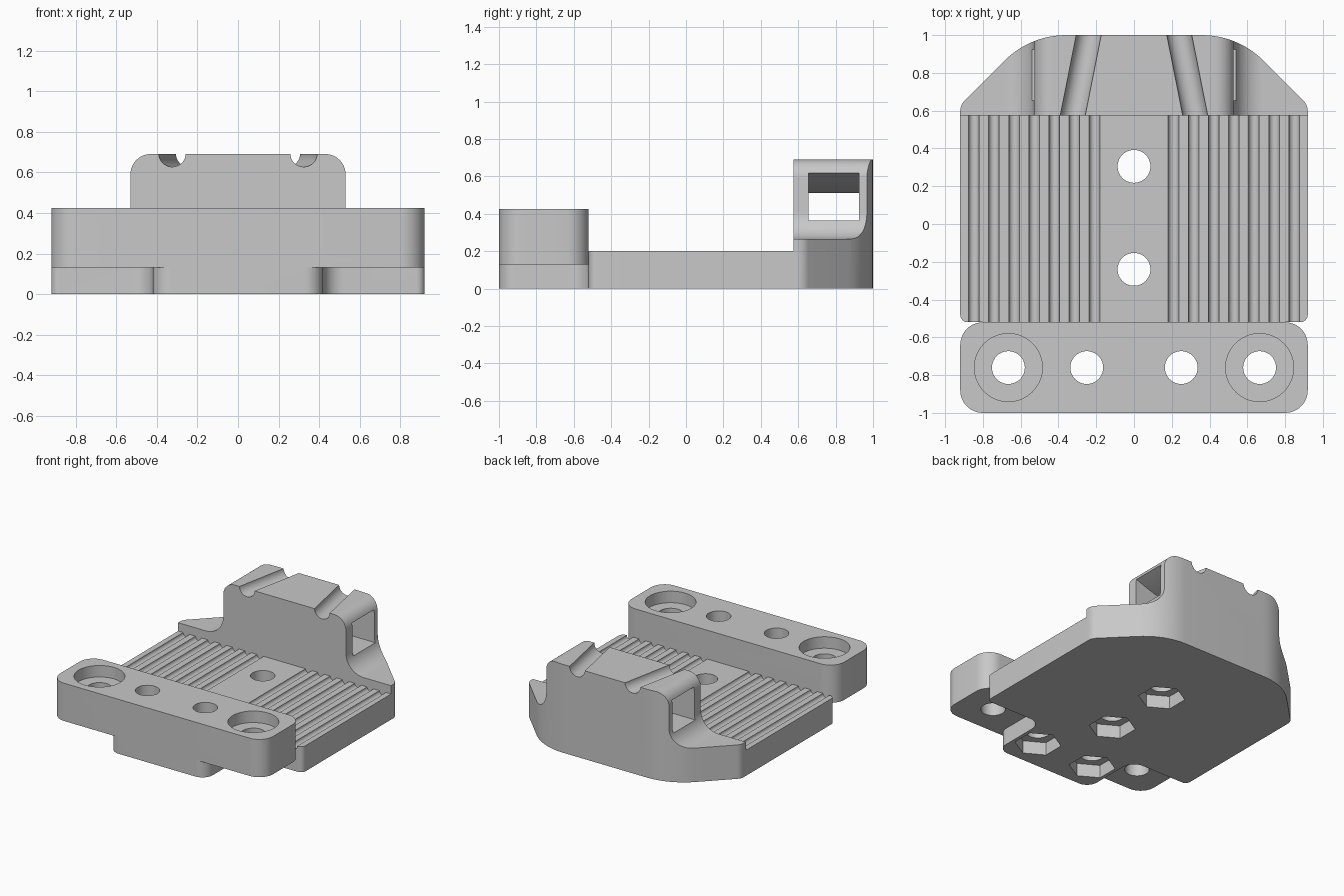
import bpy, bmesh, math
from mathutils import Vector, Matrix

cube = bpy.data.objects.get("Cube")
if cube:
    bpy.data.objects.remove(cube, do_unlink=True)


def outline(corners, steps=12):
    """Closed 2D outline from (u, v, radius) corners, rounded inward or outward."""
    pts = []
    for i, (u, v, r) in enumerate(corners):
        p = Vector((u, v))
        if not r:
            pts.append(p)
            continue
        a = (Vector(corners[i - 1][:2]) - p).normalized()
        b = (Vector(corners[(i + 1) % len(corners)][:2]) - p).normalized()
        half = a.angle(b) / 2
        centre = p + (a + b).normalized() * r / math.sin(half)
        start = (p + a * r / math.tan(half) - centre).normalized()
        end = (p + b * r / math.tan(half) - centre).normalized()
        sweep = math.pi - 2 * half
        for k in range(steps + 1):
            t = sweep * k / steps
            pts.append(centre + (start * math.sin(sweep - t) + end * math.sin(t)) * r / math.sin(sweep))
    return pts


def mirrored(half):
    """Complete a right-hand list of corners with its mirror image in x."""
    return half + [(-u, v, r) for u, v, r in reversed(half)]


def finish(bm, name):
    bmesh.ops.recalc_face_normals(bm, faces=bm.faces)
    mesh = bpy.data.meshes.new(name)
    bm.to_mesh(mesh)
    bm.free()
    obj = bpy.data.objects.new(name, mesh)
    bpy.context.collection.objects.link(obj)
    return obj


def prism(name, pts, lo, hi, axis="Z"):
    """Extrude a 2D outline along z, or an x-z outline along y."""
    bm = bmesh.new()
    place = (lambda p, w: (p[0], p[1], w)) if axis == "Z" else (lambda p, w: (p[0], w, p[1]))
    rings = [[bm.verts.new(place(p, w)) for p in pts] for w in (lo, hi)]
    bm.faces.new(rings[0])
    bm.faces.new(rings[1])
    n = len(pts)
    for i in range(n):
        j = (i + 1) % n
        bm.faces.new((rings[0][i], rings[0][j], rings[1][j], rings[1][i]))
    return finish(bm, name)


def rod(name, start, end, radius, sides=40):
    """Cylinder between two points."""
    start, end = Vector(start), Vector(end)
    d = end - start
    bm = bmesh.new()
    turn = d.to_track_quat("Z", "Y").to_matrix().to_4x4()
    bmesh.ops.create_cone(bm, cap_ends=True, segments=sides, radius1=radius, radius2=radius,
                          depth=d.length, matrix=Matrix.Translation((start + end) / 2) @ turn)
    return finish(bm, name)


def combine(target, tool, operation):
    """Apply an exact boolean and throw the tool away."""
    tool.hide_render = True
    mod = target.modifiers.new("boolean", "BOOLEAN")
    mod.operation = operation
    mod.solver = "EXACT"
    mod.object = tool
    bpy.context.view_layer.objects.active = target
    bpy.ops.object.modifier_apply(modifier=mod.name)
    bpy.data.objects.remove(tool, do_unlink=True)


# Base plate with a narrower front tab and a tapered rounded back
back = [(0.92, 0.63, 0.08), (0.55, 1, 0.459)]
front = [(0.42, -1, 0.09), (0.42, -0.52, 0.1), (0.92, -0.52, 0.04)]
body = prism("mount_body", outline(mirrored(front + back)), 0, 0.2)

# Belt grooves either side of the flat middle strip
for side in (-1, 1):
    for i in range(7):
        x = side * (0.209 + 0.1065 * i)
        combine(body, rod("groove", (x, -0.64, 0.2), (x, 0.6, 0.2), 0.028, 24), "DIFFERENCE")

# Raised back block: flared side profile trimmed to the plan outline
block = prism("back_block", outline(mirrored([(0.92, 0.575, 0)] + back)), 0, 0.8)
flare = mirrored([(1, -0.1, 0), (1, 0.265, 0), (0.53, 0.265, 0.15), (0.53, 0.69, 0.1)])
combine(block, prism("flare", outline(flare), 0.4, 1.1, "Y"), "INTERSECT")

# Cross tunnel with a ceiling that bows down in the middle
ceiling = [(x, 0.51 + 0.11 * (x / 0.53) ** 2) for x in [0.53 - 1.06 * k / 24 for k in range(25)]]
tunnel = [(-0.8, 0.365), (0.8, 0.365), (0.8, 0.62)] + ceiling + [(-0.8, 0.62)]
combine(block, prism("tunnel", tunnel, 0.655, 0.925, "Y"), "DIFFERENCE")

# Slanted cable channels across the top of the block
for side in (-1, 1):
    channel = rod("channel", (side * 0.344, 0.475, 0.692), (side * 0.22, 1.1, 0.692), 0.065)
    combine(block, channel, "DIFFERENCE")
combine(body, block, "UNION")

# Front clamp bar overhanging the tab
bar = mirrored([(0.92, -1, 0.12), (0.92, -0.52, 0.12)])
combine(body, prism("front_bar", outline(bar), 0.13, 0.425), "UNION")

# Screw holes with nut pockets below
for x, y in ((0, 0.305), (0, -0.24), (-0.25, -0.76), (0.25, -0.76)):
    combine(body, rod("screw_hole", (x, y, -0.1), (x, y, 0.6), 0.087), "DIFFERENCE")
    pocket = [(x + 0.165 * math.sin(k * math.pi / 3), y + 0.165 * math.cos(k * math.pi / 3))
              for k in range(6)]
    combine(body, prism("nut_pocket", pocket, -0.1, 0.1), "DIFFERENCE")

# Outer bar holes with counterbores
for x in (-0.665, 0.665):
    combine(body, rod("bar_hole", (x, -0.76, -0.1), (x, -0.76, 0.6), 0.087), "DIFFERENCE")
    combine(body, rod("counterbore", (x, -0.76, 0.335), (x, -0.76, 0.6), 0.18, 56), "DIFFERENCE")

# Plain grey finish
grey = bpy.data.materials.new("plain_grey")
grey.use_nodes = True
colour = (0.58, 0.58, 0.58, 1)
grey.diffuse_color = colour
grey.node_tree.nodes["Principled BSDF"].inputs["Base Color"].default_value = colour
body.data.materials.clear()
body.data.materials.append(grey)
for face in body.data.polygons:
    face.material_index = 0

bpy.ops.object.select_all(action="DESELECT")
body.select_set(True)
bpy.context.view_layer.objects.active = body
bpy.ops.object.shade_smooth_by_angle(angle=math.radians(30))
